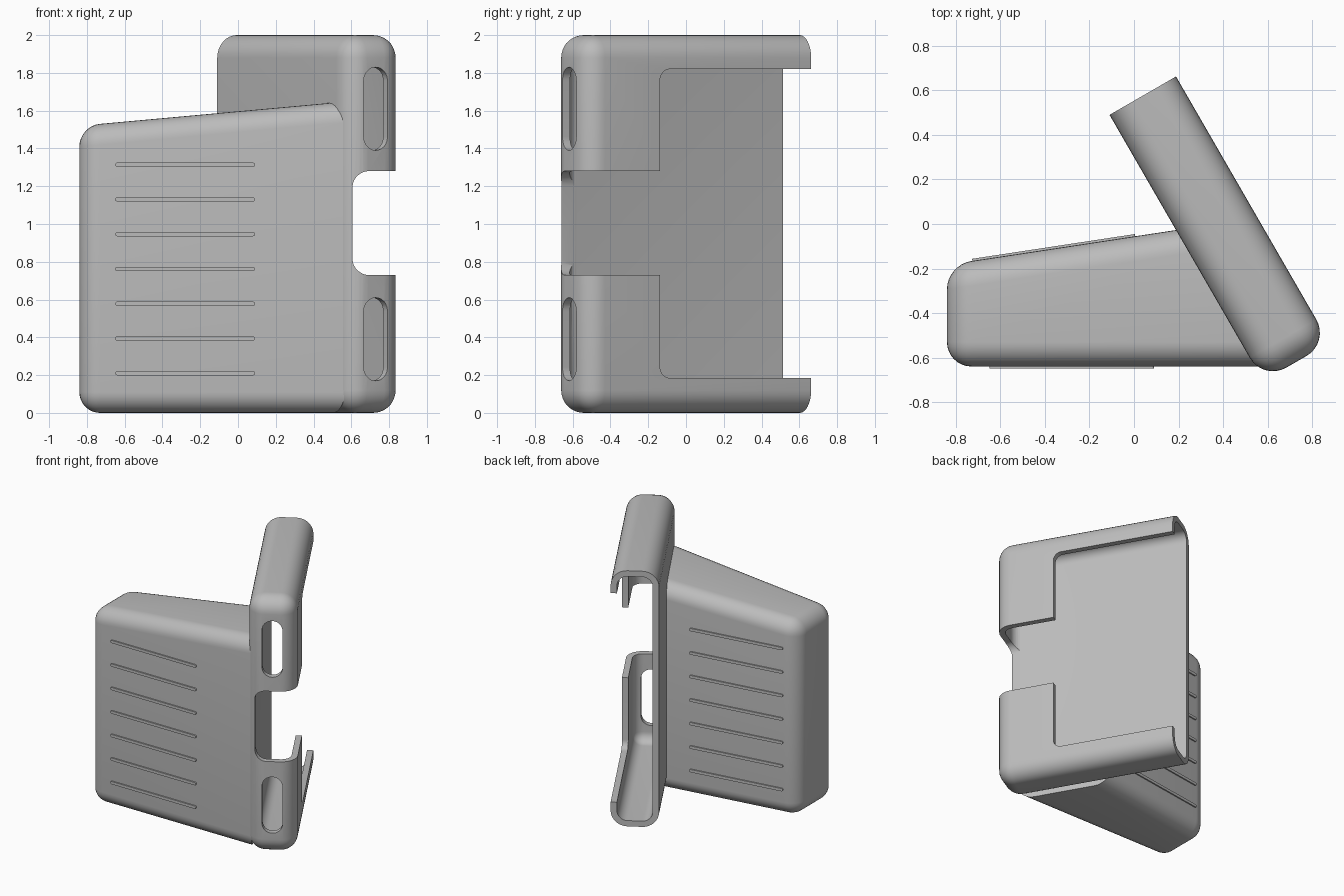
import bpy, bmesh
from math import radians, sin, cos, pi, atan
from mathutils import Matrix, Vector

if "Cube" in bpy.data.objects:
    bpy.data.objects.remove(bpy.data.objects["Cube"])

grey = bpy.data.materials.new("plain grey")
grey.use_nodes = True
COLOUR = (0.5, 0.5, 0.5, 1)
grey.diffuse_color = COLOUR
grey.node_tree.nodes["Principled BSDF"].inputs["Base Color"].default_value = COLOUR

# Drawing planes: (first axis, second axis, extrusion axis)
XY, XZ, YZ = "XYZ", "XZY", "YZX"


def prism(name, outline, low, high, plane=XY, radius=0, rounded=lambda a, b: True):
    """Extrude a 2D outline; low and high may be functions of the outline point."""
    def place(p, h):
        v = Vector()
        for axis, value in zip(plane, (p[0], p[1], h(p) if callable(h) else h)):
            v["XYZ".index(axis)] = value
        return v
    bm = bmesh.new()
    bottom = [bm.verts.new(place(p, low)) for p in outline]
    top = [bm.verts.new(place(p, high)) for p in outline]
    bm.faces.new(bottom)
    bm.faces.new(top)
    n = len(outline)
    for i in range(n):
        j = (i + 1) % n
        bm.faces.new((bottom[i], bottom[j], top[j], top[i]))
    bmesh.ops.recalc_face_normals(bm, faces=bm.faces)
    if radius:
        edges = [e for e in bm.edges if rounded(e.verts[0].co, e.verts[1].co)]
        bmesh.ops.bevel(bm, geom=edges, offset=radius, offset_type='OFFSET',
                        segments=8, profile=0.5, affect='EDGES')
    mesh = bpy.data.meshes.new(name)
    bm.to_mesh(mesh)
    bm.free()
    mesh.materials.append(grey)
    obj = bpy.data.objects.new(name, mesh)
    bpy.context.collection.objects.link(obj)
    return obj


def rounded_rect(a0, a1, b0, b1, r, steps=8):
    corners = [(a1 - r, b1 - r), (a0 + r, b1 - r), (a0 + r, b0 + r), (a1 - r, b0 + r)]
    return [(a + r * cos(t), b + r * sin(t))
            for q, (a, b) in enumerate(corners)
            for t in [(q + k / steps) * pi / 2 for k in range(steps + 1)]]


def rect(a0, a1, b0, b1):
    return [(a0, b0), (a1, b0), (a1, b1), (a0, b1)]


def activate(obj):
    bpy.ops.object.select_all(action='DESELECT')
    obj.select_set(True)
    bpy.context.view_layer.objects.active = obj


def cut(obj, cutter):
    mod = obj.modifiers.new("cut", 'BOOLEAN')
    mod.operation, mod.solver, mod.object = 'DIFFERENCE', 'EXACT', cutter
    activate(obj)
    bpy.ops.object.modifier_apply(modifier=mod.name)
    bpy.data.objects.remove(cutter)


def smooth(obj):
    activate(obj)
    bpy.ops.object.shade_smooth_by_angle(angle=radians(30))


# Tray: hollow rounded box, open at its far end (local x = 0)
LENGTH, DEPTH, HEIGHT, WALL, ROUND = 1.38, 0.345, 2.0, 0.045, 0.12
tray = prism("tray", rect(0, LENGTH, 0, DEPTH), 0, HEIGHT, XY, ROUND,
             lambda a, b: max(a.x, b.x) > 0.01)
cut(tray, prism("cavity", rect(-0.4, LENGTH - WALL, WALL, DEPTH - WALL),
                WALL, HEIGHT - WALL, XY, ROUND - WALL))

# Large window in the outer wall, and the notch through the closed end
cut(tray, prism("window", rounded_rect(-0.4, 0.924, 0.185, 1.82, 0.06), 0.2, 0.6, XZ))
cut(tray, prism("notch", rounded_rect(WALL + 0.001, 0.6, 0.73, 1.28, 0.08), 0.9, 1.6, YZ))

# Two rounded slots in the closed end
for z in (0.39, 1.61):
    cut(tray, prism("slot", rounded_rect(0.1, 0.245, z - 0.22, z + 0.22, 0.072), 1.2, 1.6, YZ))
tray.matrix_world = Matrix.Translation((-0.11, 0.49, 0)) @ Matrix.Rotation(radians(-60), 4, 'Z')
smooth(tray)

# Wedge body with a sloping top, ending inside the tray floor
SLOPE = 0.152
wedge = prism("wedge_body", [(-0.84, -0.64), (0.565, -0.64), (0.21, -0.024), (-0.84, -0.183)],
              0, lambda p: 1.53 + 0.091 * (p[0] + 0.73), XY, 0.11,
              lambda a, b: min(a.x, b.x) < 0)
smooth(wedge)

# Raised grip ribs on the front and back of the wedge
for i in range(7):
    z = 0.21 + 0.184 * i
    bar = rounded_rect(-0.37, 0.37, z - 0.011, z + 0.011, 0.0105, 4)
    front = prism(f"front_rib_{i + 1}", bar, -0.01, 0.02, XZ)
    front.location = (-0.28, -0.64, 0)
    back = prism(f"back_rib_{i + 1}", bar, -0.02, 0.01, XZ)
    back.location = (-0.36, -0.024 + SLOPE * (-0.36 - 0.21), 0)
    back.rotation_euler.z = atan(SLOPE)
    smooth(front)
    smooth(back)
